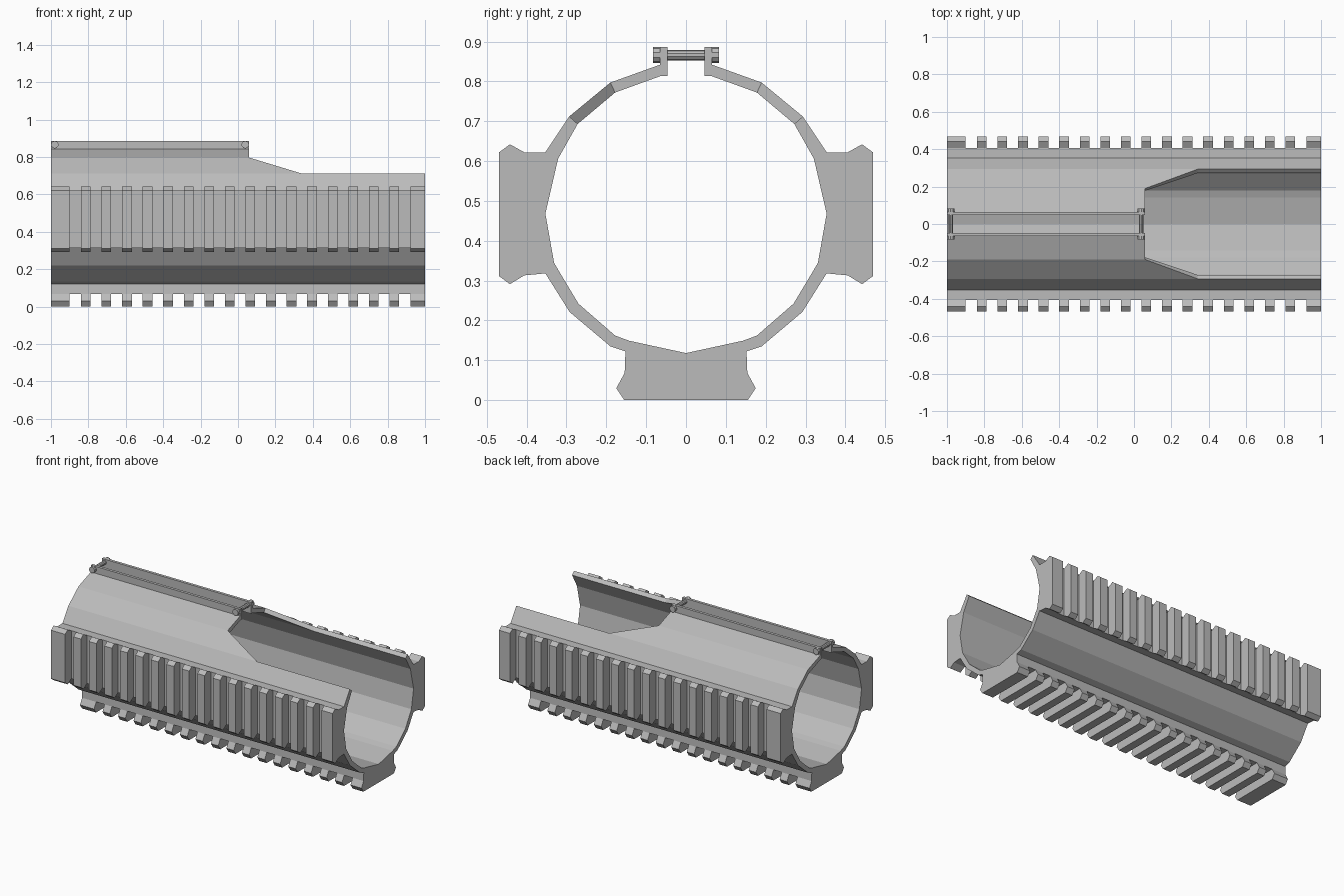
import bpy, bmesh, math
from mathutils import Matrix

cube = bpy.data.objects.get("Cube")
if cube:
    bpy.data.objects.remove(cube)

metal = bpy.data.materials.new("grey_metal")
metal.use_nodes = True
GREY = (0.5, 0.5, 0.5, 1)
metal.diffuse_color = GREY
metal.node_tree.nodes["Principled BSDF"].inputs["Base Color"].default_value = GREY


def prism(bm, section, x0, x1):
    """Extrude a (y, z) section along x; x1 is one end or one per point."""
    ends = x1 if isinstance(x1, list) else [x1] * len(section)
    a = [bm.verts.new((x0, y, z)) for y, z in section]
    b = [bm.verts.new((e, y, z)) for e, (y, z) in zip(ends, section)]
    bm.faces.new(a)
    n = len(a)
    # the far end may be slanted, so it is filled as quads when bent
    if len(set(ends)) > 1:
        for i in range(n // 2 - 1):
            bm.faces.new((b[i], b[i + 1], b[n - 2 - i], b[n - 1 - i]))
    else:
        bm.faces.new(b)
    for i in range(n):
        j = (i + 1) % n
        bm.faces.new((a[i], a[j], b[j], b[i]))


def finish(name, bm):
    bmesh.ops.recalc_face_normals(bm, faces=bm.faces)
    mesh = bpy.data.meshes.new(name)
    bm.to_mesh(mesh)
    bm.free()
    mesh.materials.append(metal)
    obj = bpy.data.objects.new(name, mesh)
    bpy.context.collection.objects.link(obj)
    return obj


def flip(section):
    return [(-y, z) for y, z in section]


# Main shell: open ring with the rail bases included
outer = [(.293, .712), (.353, .622), (.406, .622), (.406, .313), (.353, .318),
         (.292, .221), (.19, .135), (.152, .122), (.154, .068)]
inner = [(0, .118), (.143, .149), (.178, .162), (.27, .242),
         (.331, .344), (.353, .468), (.321, .606), (.272, .693)]
ring = outer + flip(outer)[::-1] + flip(inner)[:0:-1] + inner
bm = bmesh.new()
prism(bm, ring, -1, 1)
finish("shell_body", bm)

# Upper shell with raised lips and a slanted front end
upper = [(.293, .712), (.19, .797), (.065, .842), (.065, .886),
         (.047, .886), (.047, .814), (.062, .814), (.178, .772), (.272, .693)]
# split the lip from the curved panel so that each stays a simple section
panel = [upper[0], upper[1], upper[2], upper[6], upper[7], upper[8]]
lip = upper[2:7]
for side, mirror in (("left", False), ("right", True)):
    bm = bmesh.new()
    for section, ends in ((panel, [.34, .06, .06, .06, .06, .34]), (lip, .06)):
        prism(bm, flip(section) if mirror else section, -1, ends)
    finish(side + "_upper_shell", bm)

# Rail teeth: wide end blocks with evenly spaced teeth between
spans = [(-1, -.9)] + [(-.84 + .11 * i, -.788 + .11 * i) for i in range(16)] + [(.922, 1)]
side_tooth = [(.406, .622), (.442, .642), (.469, .622),
              (.469, .311), (.442, .291), (.406, .313)]
bottom_tooth = [(.154, .068), (.175, .03), (.155, 0),
                (-.155, 0), (-.175, .03), (-.154, .068)]
for name, section in (("back_rail_teeth", side_tooth),
                      ("front_rail_teeth", flip(side_tooth)),
                      ("bottom_rail_teeth", bottom_tooth)):
    bm = bmesh.new()
    for x0, x1 in spans:
        prism(bm, section, x0, x1)
    finish(name, bm)

# Cross pins with round heads joining the lips
for name, x in (("rear_pin", -.98), ("middle_pin", .039)):
    bm = bmesh.new()
    for y, radius, length in ((0, .013, .13), (.074, .02, .018), (-.074, .02, .018)):
        place = Matrix.Translation((x, y, .866)) @ Matrix.Rotation(math.pi / 2, 4, "X")
        bmesh.ops.create_cone(bm, cap_ends=True, segments=10, radius1=radius,
                              radius2=radius, depth=length, matrix=place)
    finish(name, bm)
